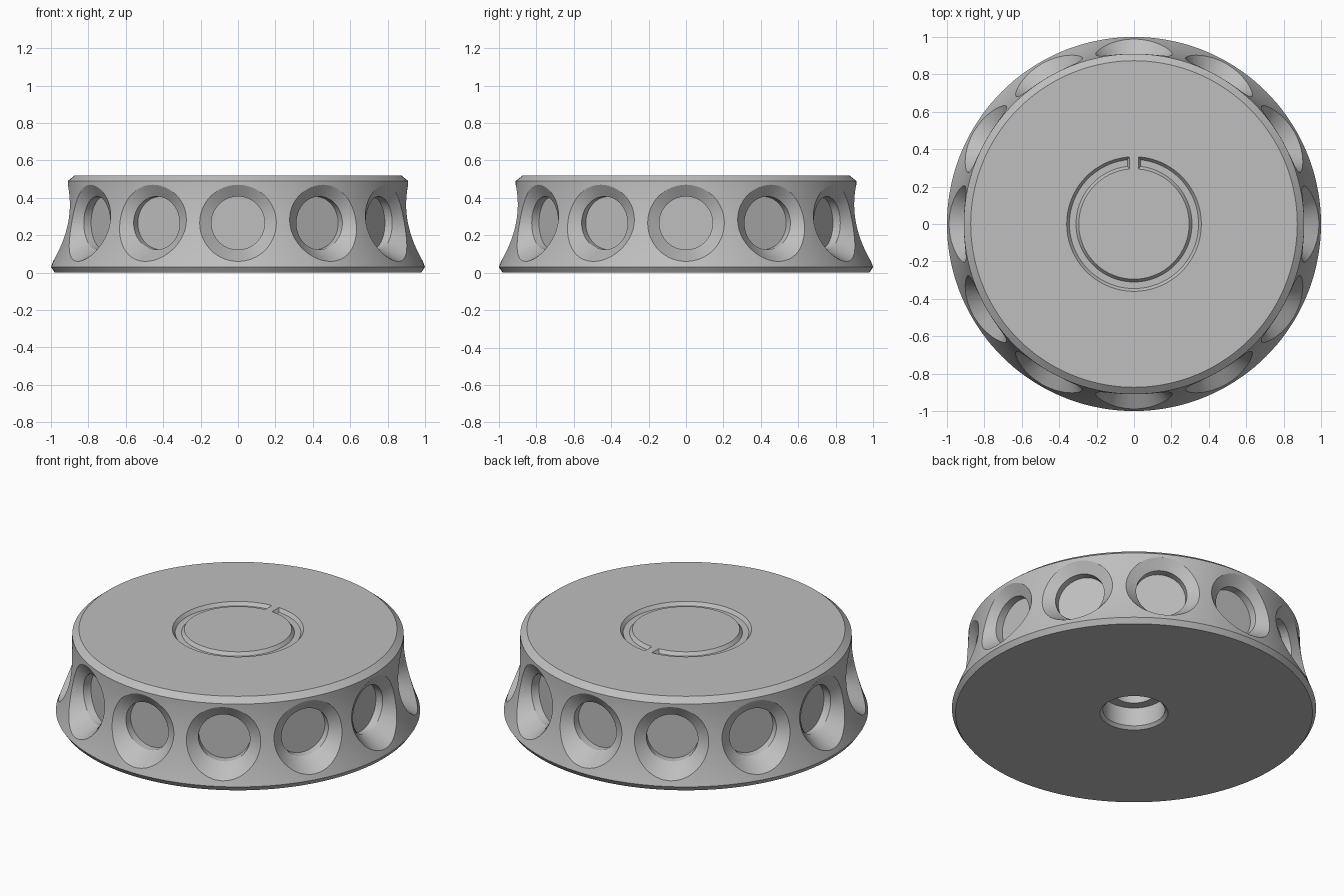
import bpy
import bmesh
from math import sin, cos, pi, asin, sqrt, radians
from mathutils import Matrix

cube = bpy.data.objects.get("Cube")
if cube:
    bpy.data.objects.remove(cube, do_unlink=True)

grey = bpy.data.materials.new("satin grey")
grey.use_nodes = True
grey.diffuse_color = (0.52, 0.52, 0.52, 1)
grey.node_tree.nodes["Principled BSDF"].inputs["Base Color"].default_value = (0.52, 0.52, 0.52, 1)

HEIGHT = 0.52
HOLES = 12
HOLE_Z = 0.265


def make_object(name, bm):
    bmesh.ops.recalc_face_normals(bm, faces=bm.faces)
    mesh = bpy.data.meshes.new(name)
    bm.to_mesh(mesh)
    bm.free()
    mesh.materials.append(grey)
    obj = bpy.data.objects.new(name, mesh)
    bpy.context.collection.objects.link(obj)
    return obj


def skin(bm, rings, closed=True):
    """Join successive rings of points with quads and cap both ends."""
    rows = [[bm.verts.new(p) for p in ring] for ring in rings]
    for a, b in zip(rows, rows[1:]):
        for i in range(len(a)):
            j = (i + 1) % len(a)
            bm.faces.new((a[i], a[j], b[j], b[i]))
    bm.faces.new(rows[0])
    bm.faces.new(rows[-1])
    return [v for row in rows for v in row]


def side_radius(z):
    """Concave flare of the rim."""
    return 0.91 + 0.09 * ((0.49 - z) / 0.46) ** 2


def circle(r, z, count=144):
    return [(r * cos(2 * pi * i / count), r * sin(2 * pi * i / count), z) for i in range(count)]


# Knob body, turned from a profile that includes the stepped bore underneath
profile = [(0.115, 0.38), (0.115, 0.13), (0.17, 0.13), (0.17, 0.017), (0.187, 0), (0.98, 0)]
profile += [(side_radius(z), z) for z in (0.03 + 0.46 * i / 16 for i in range(17))]
profile += [(0.873, HEIGHT)]
bm = bmesh.new()
skin(bm, [circle(r, z) for r, z in profile])
body = make_object("knob_body", bm)


# Countersunk grip pockets, each mouth following the flared rim
def pocket_ring(radius, depth=None, count=64):
    ring = []
    for i in range(count):
        x = radius * cos(2 * pi * i / count)
        z = HOLE_Z + radius * sin(2 * pi * i / count)
        y = depth if depth else sqrt(side_radius(z) ** 2 - x * x)
        ring.append((x, -y, z))
    return ring


bm = bmesh.new()
for k in range(HOLES):
    verts = skin(bm, [pocket_ring(0.142, 0.825), pocket_ring(0.142, 0.87),
                      pocket_ring(0.205), pocket_ring(0.206, 1.1)])
    bmesh.ops.rotate(bm, verts=verts, cent=(0, 0, 0),
                     matrix=Matrix.Rotation(2 * pi * k / HOLES, 3, "Z"))
pockets = make_object("pocket_cutter", bm)


# Broken ring groove with sloped walls, open at the back
def groove_point(radius, gap, z, t):
    start = asin(gap / radius)
    angle = pi / 2 + start + t * (2 * pi - 2 * start)
    return (radius * cos(angle), radius * sin(angle), z)


section = [(0.28, 0.01, HEIGHT + 0.02), (0.375, 0.01, HEIGHT + 0.02),
           (0.345, 0.036, HEIGHT - 0.02), (0.31, 0.036, HEIGHT - 0.02)]
bm = bmesh.new()
skin(bm, [[groove_point(*p, i / 120) for p in section] for i in range(121)])
groove = make_object("groove_cutter", bm)

# Cut the pockets and groove into the body
bpy.ops.object.select_all(action="DESELECT")
bpy.context.view_layer.objects.active = body
body.select_set(True)
for cutter in (pockets, groove):
    cutter.hide_render = True
    cut = body.modifiers.new(cutter.name, "BOOLEAN")
    cut.operation = "DIFFERENCE"
    cut.solver = "EXACT"
    cut.object = cutter
    bpy.ops.object.modifier_apply(modifier=cut.name)
    bpy.data.objects.remove(cutter, do_unlink=True)

bpy.ops.object.shade_smooth_by_angle(angle=radians(20))
